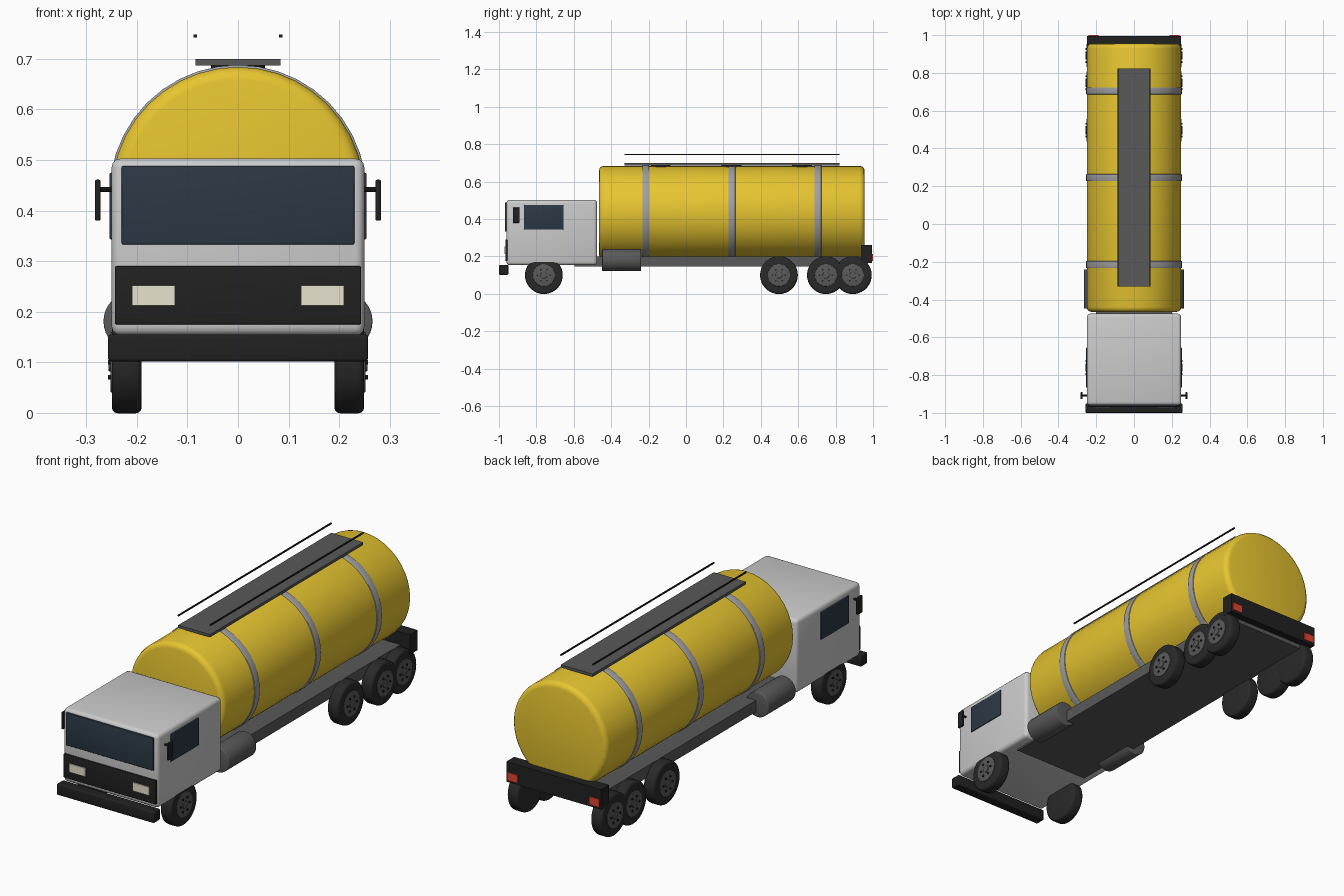
import bpy, math

if "Cube" in bpy.data.objects:
    bpy.data.objects.remove(bpy.data.objects["Cube"])


def mat(name, r, g, b):
    m = bpy.data.materials.new(name)
    m.diffuse_color = (r, g, b, 1)
    m.use_nodes = True
    m.node_tree.nodes["Principled BSDF"].inputs["Base Color"].default_value = m.diffuse_color
    return m


yellow = mat("yellow", 0.80, 0.56, 0.03)
white = mat("white", 0.62, 0.62, 0.62)
black = mat("black", 0.015, 0.015, 0.015)
rubber = mat("rubber", 0.022, 0.022, 0.022)
glass = mat("glass", 0.025, 0.04, 0.06)
steel = mat("steel", 0.10, 0.10, 0.10)
silver = mat("silver", 0.35, 0.35, 0.36)
cream = mat("cream", 0.80, 0.77, 0.62)
red = mat("red", 0.75, 0.06, 0.03)


def finish(ob, name, m, bevel, seg=3):
    ob.name = name
    if m:
        ob.data.materials.append(m)
    if bevel:
        b = ob.modifiers.new("bevel", 'BEVEL')
        b.width, b.segments, b.limit_method = bevel, seg, 'ANGLE'
        b.angle_limit = math.radians(40)
        bpy.ops.object.modifier_apply(modifier="bevel")
    bpy.ops.object.shade_smooth_by_angle(angle=math.radians(35))
    return ob


def box(name, x, y, z, m=None, bevel=0.0):
    """Box from (min, max) ranges on each axis."""
    bpy.ops.mesh.primitive_cube_add(size=1, location=[sum(r) / 2 for r in (x, y, z)])
    ob = bpy.context.object
    ob.scale = [r[1] - r[0] for r in (x, y, z)]
    bpy.ops.object.transform_apply(location=False, rotation=False, scale=True)
    return finish(ob, name, m, bevel)


def cyl(name, loc, r, depth, axis, m=None, bevel=0.0, n=32):
    rot = {'x': (0, math.pi / 2, 0), 'y': (math.pi / 2, 0, 0), 'z': (0, 0, 0)}[axis]
    bpy.ops.mesh.primitive_cylinder_add(vertices=n, radius=r, depth=depth, location=loc, rotation=rot)
    return finish(bpy.context.object, name, m, bevel)


def side(s, a, b):
    """Mirror an x range to side s."""
    return (s * a, s * b) if s > 0 else (s * b, s * a)


# chassis and bumpers
box("chassis", (-0.2, 0.2), (-0.595, 0.96), (0.145, 0.2), steel)
box("front_bumper", (-0.257, 0.257), (-1.0, -0.95), (0.102, 0.155), black, 0.006)
box("rear_bumper", (-0.25, 0.25), (0.935, 0.995), (0.165, 0.26), black)

# cab
box("cab", (-0.25, 0.25), (-0.96, -0.475), (0.153, 0.503), white, 0.018)
box("windscreen", (-0.23, 0.23), (-0.968, -0.95), (0.333, 0.488), glass, 0.003)
box("grille", (-0.243, 0.243), (-0.966, -0.95), (0.175, 0.29), black, 0.003)

# tank body with strapping bands
TZ = 0.434
cyl("tank", (0, 0.245, TZ), 0.25, 1.42, 'y', yellow, 0.025, 40)
for y in (-0.215, 0.245, 0.705):
    cyl("tank_band", (0, y, TZ), 0.254, 0.037, 'y', silver, 0.003, 40)

# roof walkway, hatches
box("walkway", (-0.084, 0.084), (-0.33, 0.822), (0.687, 0.700), steel)
for y in (-0.135, 0.243, 0.62):
    cyl("hatch", (0, y, 0.689), 0.053, 0.02, 'z', black)


def wheel(s, y):
    c = 0.1
    cyl("tyre", (s * 0.22, y, c), 0.101, 0.059, 'x', rubber, 0.012, 36)
    cyl("rim", (s * 0.235, y, c), 0.06, 0.034, 'x', steel, 0.002)
    cyl("hub_cap", (s * 0.245, y, c), 0.018, 0.022, 'x', steel, 0.002, 16)
    for i in range(6):
        a = i * math.pi / 3
        cyl("wheel_nut", (s * 0.25, y + 0.034 * math.cos(a), c + 0.034 * math.sin(a)),
            0.005, 0.014, 'x', black, 0, 6)


# parts on both sides
for s in (-1, 1):
    box("roof_rail", side(s, 0.0815, 0.0875), (-0.33, 0.822), (0.742, 0.748), black)
    box("headlight", side(s, 0.125, 0.21), (-0.971, -0.955), (0.212, 0.252), cream)
    box("side_window", side(s, 0.24, 0.254), (-0.866, -0.655), (0.343, 0.475), glass, 0.003)
    box("mirror", side(s, 0.272, 0.283), (-0.926, -0.89), (0.38, 0.461), black, 0.003)
    cyl("mirror_arm", (s * 0.26, -0.907, 0.442), 0.005, 0.035, 'x', black, 0, 10)
    cyl("fuel_tank", (s * 0.207, -0.344, 0.181), 0.059, 0.208, 'y', steel, 0.004)
    box("tail_light", side(s, 0.188, 0.242), (0.985, 1.0), (0.175, 0.213), red)
    for y in (-0.76, 0.497, 0.748, 0.892):
        wheel(s, y)
